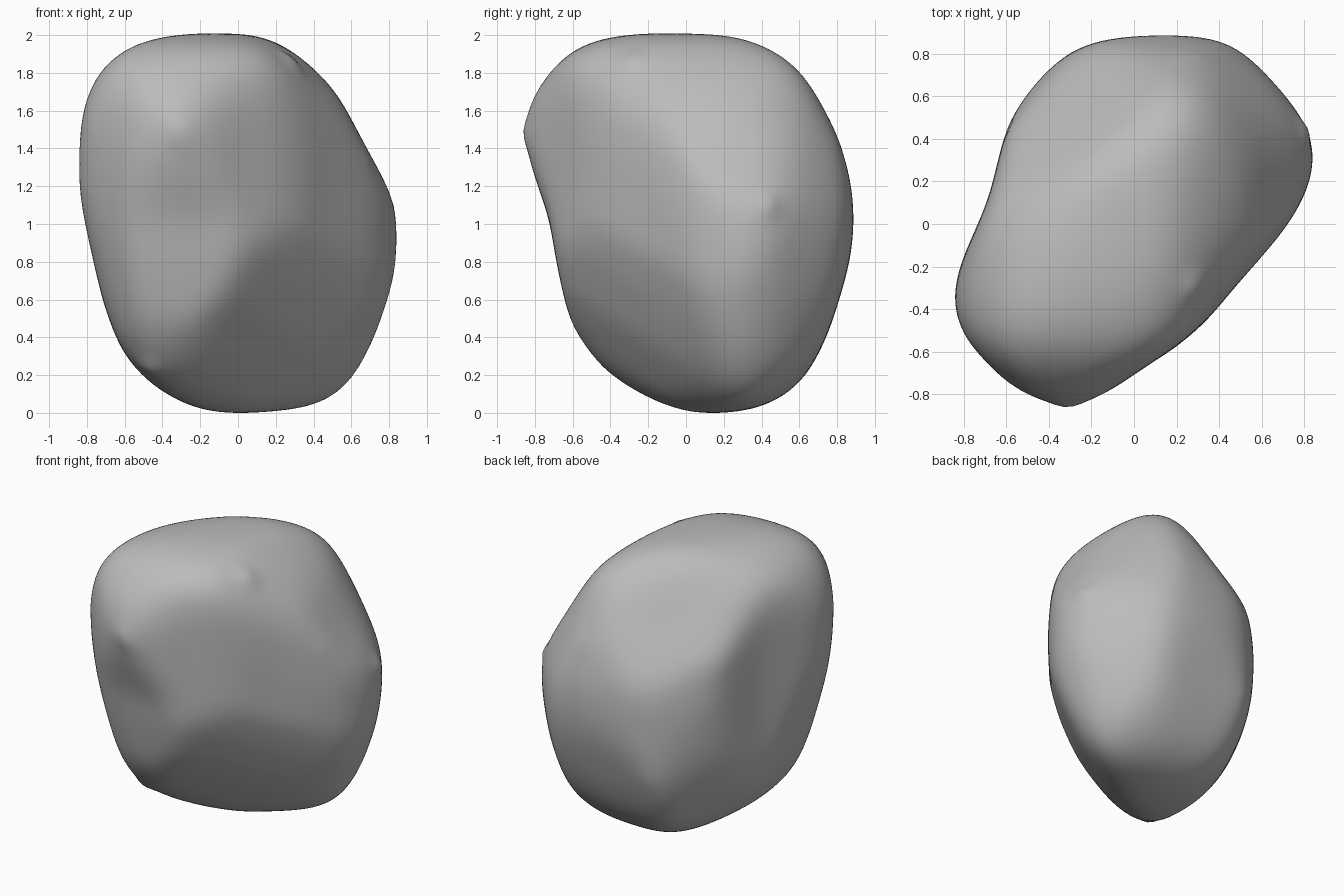
import bpy
import bmesh
import math
from mathutils import Vector

default_cube = bpy.data.objects.get("Cube")
if default_cube:
    bpy.data.objects.remove(default_cube, do_unlink=True)

# Profiles of the boulder, counter-clockwise about its centre
FRONT = [(.84, -.22), (.84, 0), (.83, .1), (.66, .4), (.5, .71), (.4, .83), (.3, .9),
         (.2, .96), (.05, .99), (-.2, 1), (-.45, .98), (-.6, .93), (-.72, .82),
         (-.82, .6), (-.85, .2), (-.8, .02), (-.7, -.4), (-.6, -.68), (-.45, -.87),
         (-.2, -.97), (0, -1), (.42, -.97), (.52, -.94), (.6, -.86), (.7, -.64), (.77, -.42)]
SIDE = [(.88, 0), (.86, .2), (.79, .45), (.61, .82), (.53, .9), (.4, .96), (.2, .99),
        (-.2, 1), (-.5, .96), (-.63, .9), (-.72, .77), (-.86, .6), (-.88, .48),
        (-.81, .3), (-.71, .05), (-.67, -.2), (-.6, -.52), (-.43, -.79), (-.33, -.88),
        (-.15, -.96), (.12, -1), (.4, -.96), (.52, -.9), (.62, -.81), (.74, -.56), (.85, -.2)]
PLAN = [(.85, .33), (.82, .45), (.7, .62), (.52, .8), (.4, .86), (.15, .89), (-.1, .86),
        (-.28, .81), (-.47, .65), (-.58, .47), (-.67, .1), (-.83, -.25), (-.85, -.38),
        (-.8, -.52), (-.6, -.73), (-.33, -.88), (-.25, -.87), (0, -.69), (.2, -.56),
        (.33, -.45), (.5, -.25), (.72, -.02), (.82, .2)]
BROAD_FACE = [(.93, .07), (.89, .21), (.78, .47), (.63, .8), (.52, .93), (.33, 1),
              (0, 1.02), (-.39, .96), (-.7, .88), (-.88, .76), (-.95, .6), (-.96, .41),
              (-.94, .24), (-.89, -.05), (-.81, -.39), (-.69, -.72), (-.48, -.83),
              (-.28, -.88), (.33, -.93), (.52, -.91), (.65, -.85), (.78, -.63), (.88, -.34), (.93, -.11)]
BACK_FACE = [(.96, .34), (.94, .6), (.87, .81), (.77, .89), (.54, .98), (.23, 1.02),
             (-.04, .98), (-.3, .87), (-.57, .69), (-.94, .13), (-.93, -.05), (-.87, -.41),
             (-.76, -.72), (-.53, -.91), (-.3, -1.01), (-.11, -1.04), (.12, -1),
             (.48, -.83), (.71, -.62), (.8, -.37), (.91, -.02)]
NARROW_END = [(.77, .08), (.72, .39), (.49, .69), (.36, .88), (.24, 1.01), (.1, 1.04),
              (-.06, 1), (-.32, .83), (-.47, .68), (-.53, .54), (-.56, .21), (-.55, -.05),
              (-.47, -.28), (-.35, -.54), (-.13, -.84), (.07, -.99), (.18, -.99),
              (.43, -.83), (.59, -.63), (.69, -.41), (.75, -.18)]


def plane_axes(x, y, tilt):
    """Right and up axes of the profile plane facing (x, y), raised by tilt."""
    facing = Vector((x, y, 0)).normalized()
    right = Vector((-facing.y, facing.x, 0))
    up = Vector((0, 0, math.cos(tilt))) - facing * math.sin(tilt)
    return right, up


TILT = math.radians(25)
PROFILES = [
    (FRONT, plane_axes(0, -1, 0)),
    (SIDE, plane_axes(1, 0, 0)),
    (PLAN, plane_axes(0, -1, math.pi / 2)),
    (BROAD_FACE, plane_axes(.8, -1, TILT)),
    (BACK_FACE, plane_axes(-.8, 1, TILT)),
    (NARROW_END, plane_axes(.8, 1, -TILT)),
]


def cross(a, b):
    return a[0] * b[1] - a[1] * b[0]


def reach(outline, ray):
    """Distance along a flat ray at which it leaves the outline."""
    for a, b in zip(outline, outline[1:] + outline[:1]):
        start, end = cross(a, ray), cross(ray, b)
        if start >= 0 and end >= 0 and start + end > 0:
            return cross(a, b) / (start + end)
    return 1000.0


def radius(direction, sharpness=60, swell=1.025):
    """Softly rounded intersection of all the profiles."""
    total = 0
    for outline, (right, up) in PROFILES:
        ray = (direction.dot(right), direction.dot(up))
        total += reach(outline, ray) ** -sharpness
    return swell * total ** (-1 / sharpness)


# Boulder body, worn smooth
bm = bmesh.new()
bmesh.ops.create_icosphere(bm, subdivisions=6, radius=1)
for v in bm.verts:
    direction = v.co.normalized()
    v.co = direction * radius(direction)
for _ in range(28):
    bmesh.ops.smooth_vert(bm, verts=bm.verts, factor=.5,
                          use_axis_x=True, use_axis_y=True, use_axis_z=True)

# Small worn knobs
for knob in ((.82, .44, .1), (-.31, -.86, .48), (.29, -.3, .87), (-.47, -.4, -.77)):
    outward = Vector(knob).normalized()
    for v in bm.verts:
        gap = v.co.normalized().angle(outward)
        v.co += outward * .02 * math.exp(-(gap / .07) ** 2)

# Rest it on the ground
lowest = min(v.co.z for v in bm.verts)
bmesh.ops.translate(bm, verts=bm.verts, vec=(0, 0, -lowest))

for face in bm.faces:
    face.smooth = True
mesh = bpy.data.meshes.new("boulder")
bm.to_mesh(mesh)
bm.free()
boulder = bpy.data.objects.new("boulder", mesh)
bpy.context.collection.objects.link(boulder)

# Stone colour
stone = bpy.data.materials.new("stone_grey")
stone.use_nodes = True
grey = (.5, .5, .5, 1)
stone.diffuse_color = grey
for node in stone.node_tree.nodes:
    if node.type == "BSDF_PRINCIPLED":
        node.inputs["Base Color"].default_value = grey
        node.inputs["Roughness"].default_value = .9
mesh.materials.append(stone)
